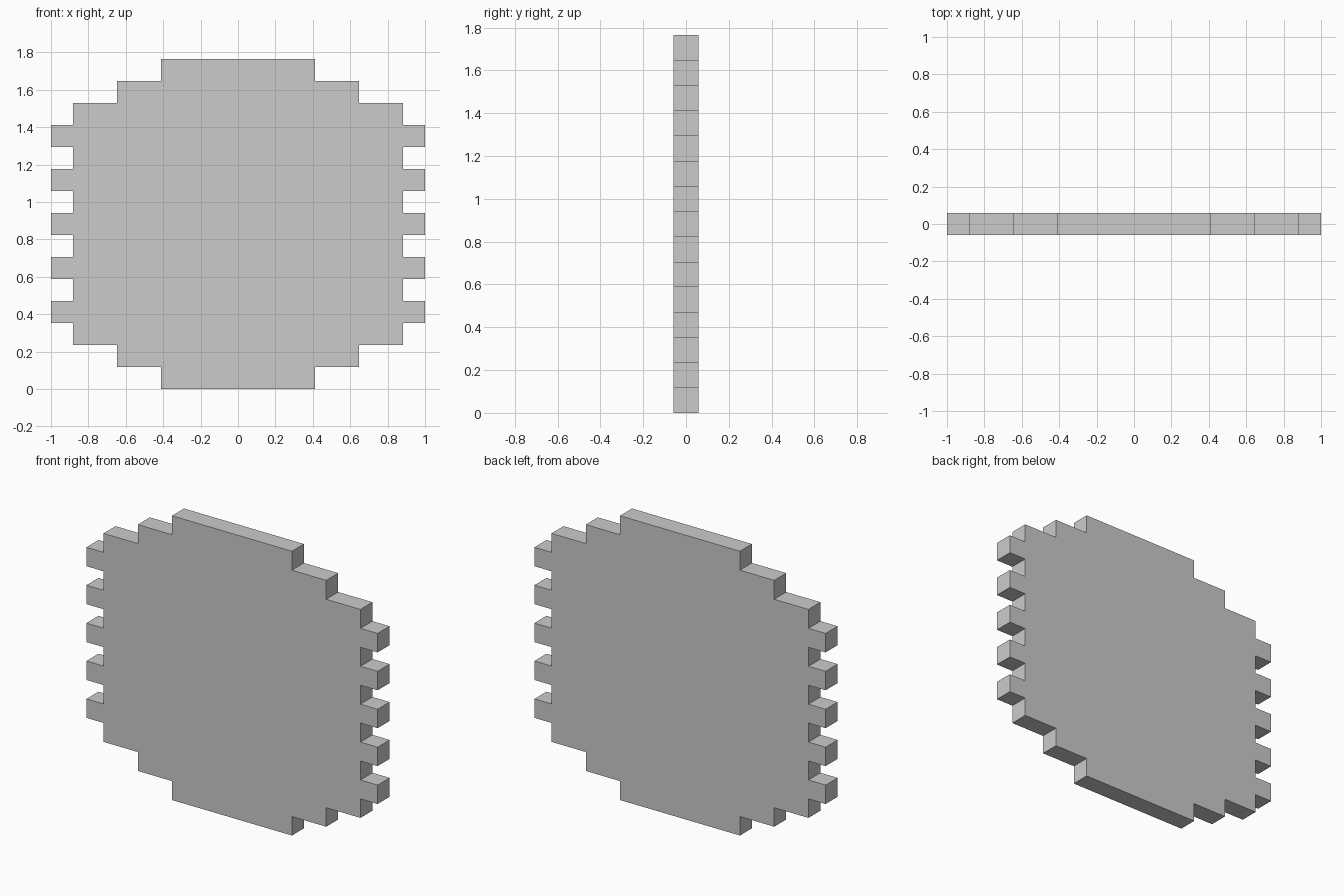
import bpy, bmesh

if "Cube" in bpy.data.objects:
    bpy.data.objects.remove(bpy.data.objects["Cube"])

U = 2 / 17          # one square of the stepped outline
# half width of each row in squares, bottom to top
rows = [3.5, 5.5] + [7.5, 8.5] * 5 + [7.5, 5.5, 3.5]

# right side of the stepped outline, then its mirror image
right = []
for i, w in enumerate(rows):
    right += [(w * U, i * U), (w * U, (i + 1) * U)]
outline = right + [(-x, z) for x, z in reversed(right)]

# flat plate: outline face extruded one square deep
bm = bmesh.new()
face = bm.faces.new([bm.verts.new((x, -U / 2, z)) for x, z in outline])
ext = bmesh.ops.extrude_face_region(bm, geom=[face], use_keep_orig=True)
verts = [g for g in ext["geom"] if isinstance(g, bmesh.types.BMVert)]
bmesh.ops.translate(bm, verts=verts, vec=(0, U, 0))
bmesh.ops.recalc_face_normals(bm, faces=bm.faces)

mesh = bpy.data.meshes.new("stepped_plate")
bm.to_mesh(mesh)
bm.free()
plate = bpy.data.objects.new("stepped_plate", mesh)
bpy.context.collection.objects.link(plate)
